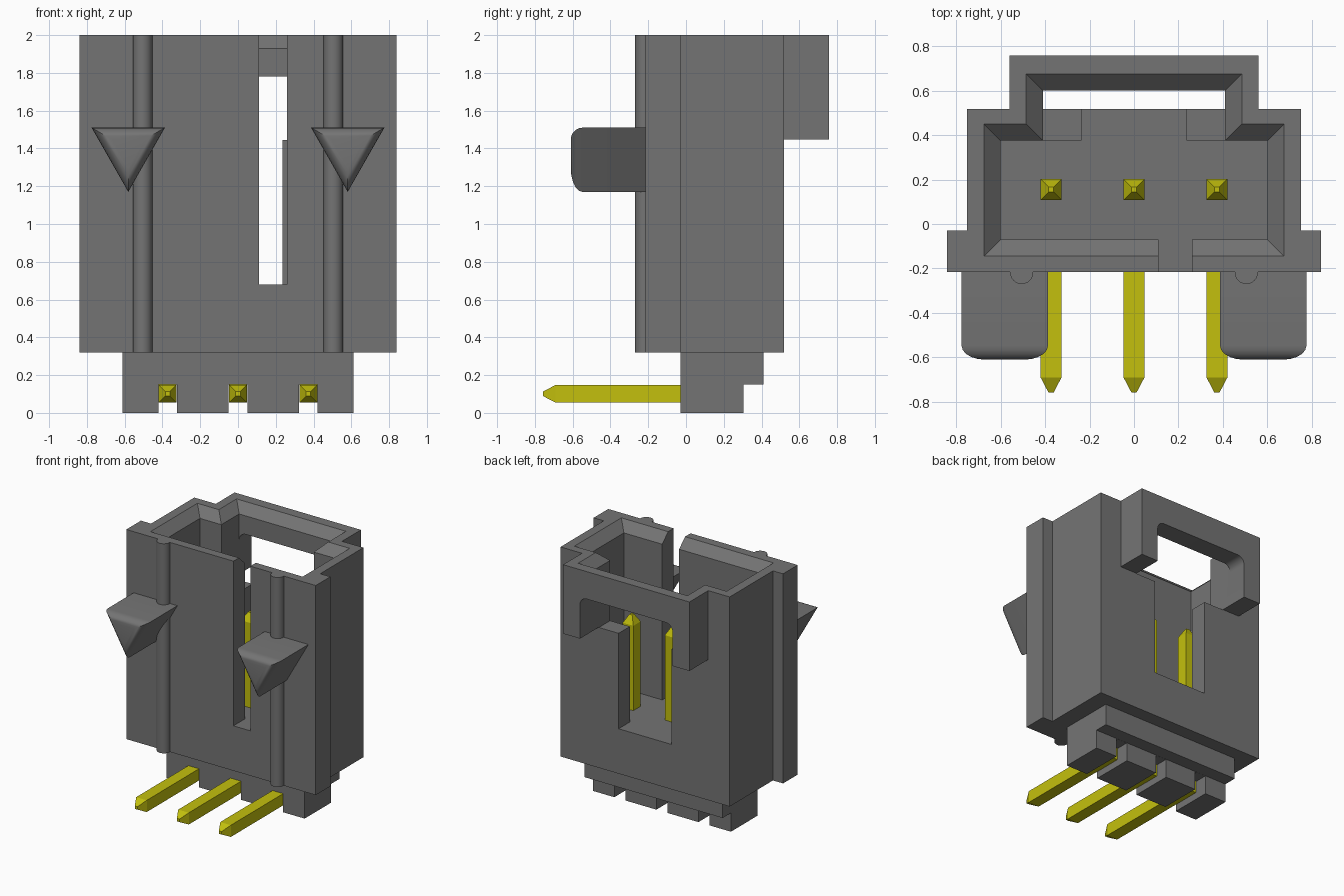
import bpy, bmesh, math

cube = bpy.data.objects.get("Cube")
if cube:
    bpy.data.objects.remove(cube, do_unlink=True)


def material(name, rgb):
    m = bpy.data.materials.new(name)
    m.use_nodes = True
    m.diffuse_color = (*rgb, 1)
    m.node_tree.nodes["Principled BSDF"].inputs["Base Color"].default_value = (*rgb, 1)
    return m


GREY = material("dark grey plastic", (0.175, 0.175, 0.175))
YELLOW = material("yellow metal", (0.55, 0.53, 0.004))


def loft(name, rings, mat=GREY):
    """Skin a list of equal-length rings of 3D points and cap both ends."""
    bm = bmesh.new()
    vs = [[bm.verts.new(p) for p in r] for r in rings]
    n = len(vs[0])
    for a, b in zip(vs, vs[1:]):
        for i in range(n):
            j = (i + 1) % n
            bm.faces.new((a[i], a[j], b[j], b[i]))
    bm.faces.new(vs[0][::-1])
    bm.faces.new(vs[-1])
    bmesh.ops.recalc_face_normals(bm, faces=bm.faces)
    me = bpy.data.meshes.new(name)
    bm.to_mesh(me)
    bm.free()
    me.materials.append(mat)
    ob = bpy.data.objects.new(name, me)
    bpy.context.collection.objects.link(ob)
    return ob


def along_z(name, pts, z0, z1):
    return loft(name, [[(x, y, z) for x, y in pts] for z in (z0, z1)])


def along_y(name, pts, y0, y1):
    return loft(name, [[(x, y, z) for x, z in pts] for y in (y0, y1)])


def box(name, x0, x1, y0, y1, z0, z1):
    return along_z(name, [(x0, y0), (x1, y0), (x1, y1), (x0, y1)], z0, z1)


def combine(target, tool, operation):
    """Apply an exact boolean and remove the tool."""
    mod = target.modifiers.new("bool", 'BOOLEAN')
    mod.operation, mod.solver, mod.object = operation, 'EXACT', tool
    bpy.context.view_layer.objects.active = target
    bpy.ops.object.modifier_apply(modifier=mod.name)
    bpy.data.objects.remove(tool, do_unlink=True)


def smooth(ob, angle=35):
    bpy.ops.object.select_all(action='DESELECT')
    ob.select_set(True)
    bpy.context.view_layer.objects.active = ob
    bpy.ops.object.shade_smooth_by_angle(angle=math.radians(angle))


def mirrored(half):
    return half + [(-x, y) for x, y in reversed(half)]


# Housing: flanged outer block plus the raised rear frame
housing = along_z("housing", mirrored([(0.84, -0.215), (0.84, -0.03),
                                       (0.75, -0.03), (0.75, 0.518)]), 0.32, 2)
combine(housing, box("rear", -0.56, 0.56, 0.42, 0.757, 1.447, 2), 'UNION')

# Mating cavity and its stepped upper part with a chamfered mouth
combine(housing, box("cavity", -0.6, 0.6, -0.07, 0.375, 0.68, 1.7), 'DIFFERENCE')


def mouth(d, z):
    half = [(0.6 + d, -0.07 - d), (0.6 + d, 0.375 + d),
            (0.41 + d, 0.375 + d), (0.41 + d, 0.6 + d)]
    return [(x, y, z) for x, y in mirrored(half)]


combine(housing, loft("mouth", [mouth(0, 1.445), mouth(0, 1.928),
                                mouth(0.075, 2.0), mouth(0.0875, 2.012)]), 'DIFFERENCE')

# Front key slot and rear slot
combine(housing, box("key", 0.11, 0.26, -0.4, 0.05, 0.68, 2.1), 'DIFFERENCE')
combine(housing, box("slot", -0.235, 0.235, 0.3, 0.6, 0.68, 1.6), 'DIFFERENCE')

# Latch window with rounded upper corners
R = 0.06
arc = [(0.41 - R + R * math.cos(a), 1.78 - R + R * math.sin(a))
       for a in (math.pi / 2 * i / 6 for i in range(7))]
combine(housing, along_y("window", mirrored([(0.41, 1.3)] + arc), 0.55, 0.9), 'DIFFERENCE')
smooth(housing, 30)

# Stepped foot with grooves for the pins
profile = [(-0.03, 0), (0.305, 0), (0.305, 0.15), (0.41, 0.15), (0.41, 0.32), (-0.03, 0.32)]
foot = loft("foot", [[(x, y, z) for y, z in profile] for x in (-0.612, 0.612)])
PITCH = 0.373
for i in (-1, 0, 1):
    c = i * PITCH
    combine(foot, box("groove", c - 0.049, c + 0.049, -0.2, 0.5, -0.1, 0.149), 'DIFFERENCE')

# Bent pins with tapered tips
H, T = 0.047, 0.012


def pin_ring(c, h, lower, upper):
    return [(c - h, *lower), (c + h, *lower), (c + h, *upper), (c - h, *upper)]


for i, side in ((-1, "right"), (0, "middle"), (1, "left")):
    c, y, z = i * PITCH, 0.155, 0.101
    loft("pin_" + side, [
        pin_ring(c, T, (-0.757, z - T), (-0.757, z + T)),
        pin_ring(c, H, (-0.69, z - H), (-0.69, z + H)),
        pin_ring(c, H, (y + H, z - H), (y - H, z + H)),
        pin_ring(c, H, (y + H, 1.36), (y - H, 1.36)),
        pin_ring(c, T, (y + T, 1.425), (y - T, 1.425))], YELLOW)

for s, side in ((-1, "right"), (1, "left")):
    # Round rib running up the front wall
    rib = along_z("rib_" + side, [(s * 0.505 + 0.052 * math.cos(a), -0.218 + 0.052 * math.sin(a))
                                  for a in (math.tau * k / 24 for k in range(24))], 0.32, 2)
    smooth(rib)

    # Triangular peg with a rounded front rim
    peg = along_y("peg_" + side, [(s * 0.387, 1.51), (s * 0.775, 1.51), (s * 0.581, 1.17)],
                  -0.21, -0.61)
    bm = bmesh.new()
    bm.from_mesh(peg.data)
    rim = [e for e in bm.edges if all(v.co.y < -0.6 for v in e.verts)]
    bmesh.ops.bevel(bm, geom=rim, offset=0.062, segments=5, profile=0.5, affect='EDGES')
    bm.to_mesh(peg.data)
    bm.free()
    smooth(peg)
